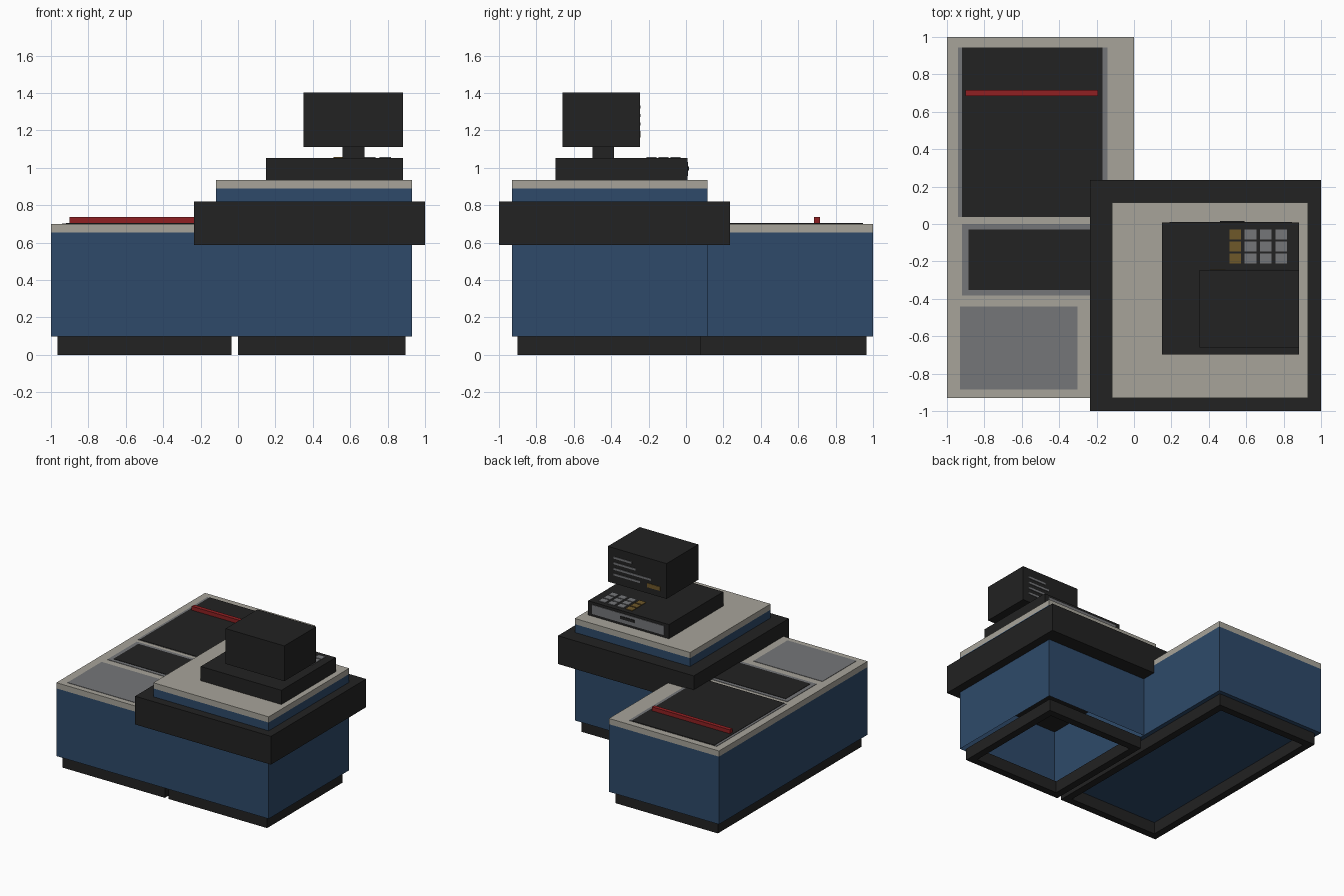
import bpy, bmesh

if "Cube" in bpy.data.objects:
    bpy.data.objects.remove(bpy.data.objects["Cube"])


def mat(name, r, g, b):
    lin = lambda c: ((c / 255 + 0.055) / 1.055) ** 2.4 if c > 10 else c / 255 / 12.92
    m = bpy.data.materials.new(name)
    m.diffuse_color = (lin(r), lin(g), lin(b), 1)
    m.use_nodes = True
    m.node_tree.nodes["Principled BSDF"].inputs["Base Color"].default_value = m.diffuse_color
    return m


BLUE = mat("panel blue", 46, 74, 106)
BEIGE = mat("counter beige", 167, 164, 154)
BLACK = mat("rubber black", 34, 34, 34)
GREY = mat("metal grey", 117, 118, 121)
RED = mat("divider red", 144, 32, 34)
GOLD = mat("key gold", 111, 88, 42)


def finish(name, bm, m):
    bmesh.ops.recalc_face_normals(bm, faces=bm.faces)
    me = bpy.data.meshes.new(name)
    bm.to_mesh(me)
    bm.free()
    me.materials.append(m)
    ob = bpy.data.objects.new(name, me)
    bpy.context.collection.objects.link(ob)
    return ob


def box(name, m, x, y, z, open_bottom=False):
    bm = bmesh.new()
    bmesh.ops.create_cube(bm, size=1)
    for v in bm.verts:
        for i, (a, b) in enumerate((x, y, z)):
            v.co[i] = b if v.co[i] > 0 else a
    bmesh.ops.recalc_face_normals(bm, faces=bm.faces)
    if open_bottom:
        low = [f for f in bm.faces if f.normal.z < -0.5]
        bmesh.ops.delete(bm, geom=low, context='FACES')
    return finish(name, bm, m)


def ring(name, m, x, y, z, w):
    """Rectangular frame of wall width w."""
    bm = bmesh.new()
    loops = []
    for zz in z:
        for d in (0, w):
            x0, x1, y0, y1 = x[0] + d, x[1] - d, y[0] + d, y[1] - d
            loops.append([bm.verts.new(p) for p in
                          ((x0, y0, zz), (x1, y0, zz), (x1, y1, zz), (x0, y1, zz))])
    out0, in0, out1, in1 = loops
    for a, b in ((out0, in0), (in0, in1), (in1, out1), (out1, out0)):
        for i in range(4):
            j = (i + 1) % 4
            bm.faces.new((a[i], a[j], b[j], b[i]))
    return finish(name, bm, m)


# Conveyor counter
ring("conveyor_kick_base", BLACK, (-0.965, -0.035), (-0.9, 0.965), (0, 0.097), 0.06)
box("conveyor_body", BLUE, (-1, 0), (-0.93, 1), (0.097, 0.653))
box("conveyor_top", BEIGE, (-1, 0), (-0.93, 1), (0.653, 0.7))
box("belt_frame", GREY, (-0.94, -0.142), (0.037, 0.945), (0.7, 0.703))
box("conveyor_belt", BLACK, (-0.92, -0.168), (0.037, 0.945), (0.7, 0.706))
box("divider_bar", RED, (-0.9, -0.192), (0.684, 0.716), (0.706, 0.738))

# Scanner and bagging plate
box("scanner_frame", GREY, (-0.92, -0.16), (-0.382, 0.0), (0.7, 0.703))
box("scanner_glass", BLACK, (-0.885, -0.19), (-0.352, -0.03), (0.7, 0.706))
box("bagging_plate", GREY, (-0.93, -0.303), (-0.885, -0.442), (0.7, 0.703))

# Register counter, open underneath, with a wide bumper
ring("register_kick_base", BLACK, (0, 0.895), (-0.9, 0.08), (0, 0.097), 0.06)
box("register_body", BLUE, (-0.118, 0.93), (-0.93, 0.115), (0.097, 0.888), True)
box("bumper", BLACK, (-0.235, 1), (-1, 0.235), (0.588, 0.82))
box("register_top", BEIGE, (-0.118, 0.93), (-0.93, 0.115), (0.888, 0.935))

# Cash register
box("till_base", BLACK, (0.15, 0.883), (-0.698, 0.008), (0.935, 1.052))
box("drawer_front", GREY, (0.19, 0.845), (0.008, 0.012), (0.955, 1.03))
box("drawer_handle", BLACK, (0.46, 0.59), (0.012, 0.016), (0.985, 1.008))
box("screen_neck", BLACK, (0.56, 0.675), (-0.5, -0.385), (1.052, 1.112))
box("screen", BLACK, (0.35, 0.883), (-0.66, -0.247), (1.112, 1.402))

# Keypad
for c in range(4):
    for r in range(3):
        x, y = 0.51 + c * 0.082, -0.084 - r * 0.064
        box(f"key_{c}_{r}", GREY if c else GOLD,
            (x, x + 0.062), (y, y + 0.054), (1.052, 1.057))

# Screen display rows and button
for i, end in enumerate((0.665, 0.63, 0.49, 0.59)):
    z = 1.325 - i * 0.046
    box(f"display_row_{i}", GREY, (end, 0.83), (-0.247, -0.243), (z - 0.008, z + 0.008))
box("display_total", GOLD, (0.405, 0.525), (-0.247, -0.243), (1.163, 1.197))
